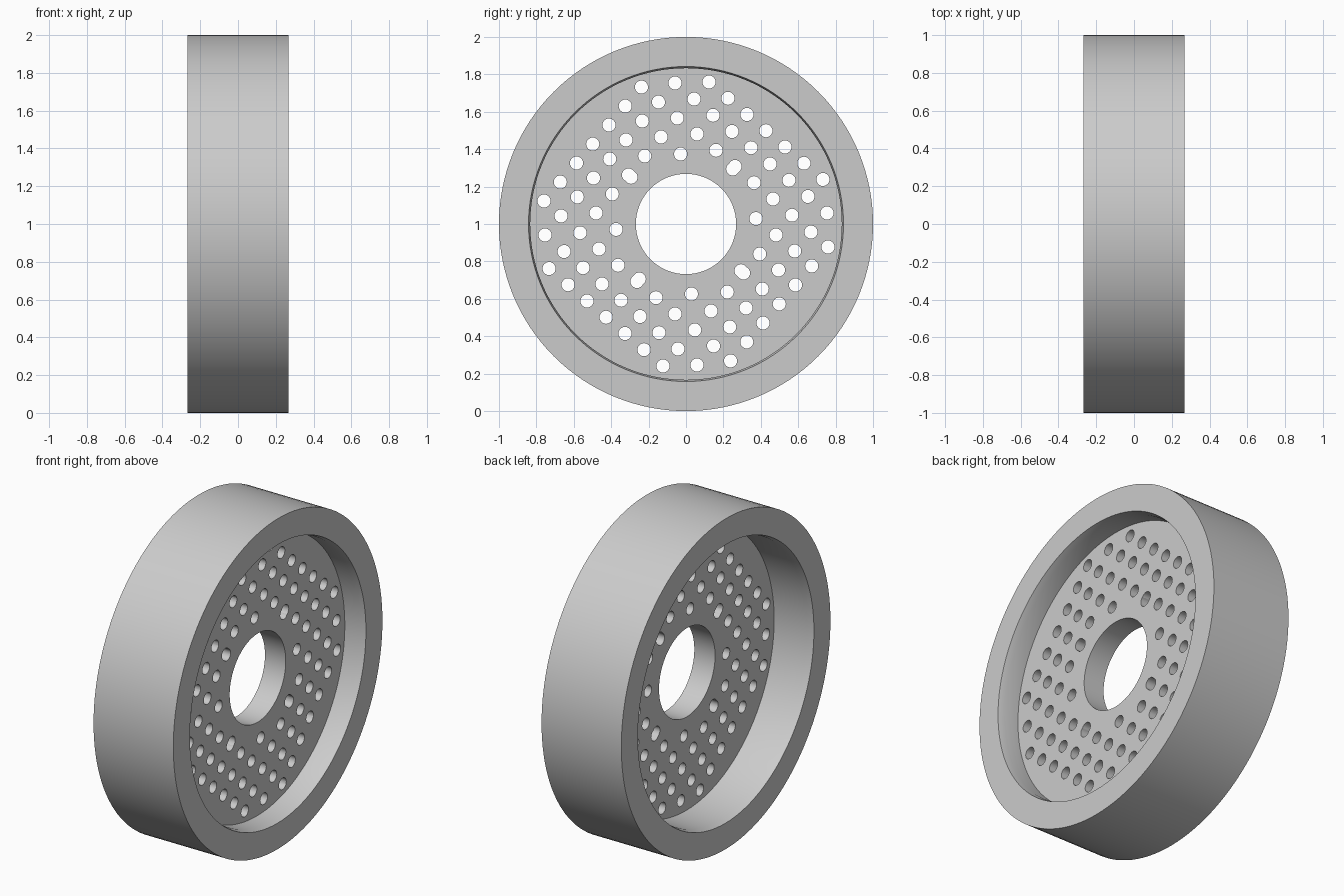
import bpy, bmesh, math
from mathutils import Matrix, Vector

cube = bpy.data.objects.get("Cube")
if cube:
    bpy.data.objects.remove(cube, do_unlink=True)

grey = bpy.data.materials.new("plain grey")
grey.use_nodes = True
COLOUR = (0.6, 0.6, 0.6, 1)
grey.diffuse_color = COLOUR
grey.node_tree.nodes["Principled BSDF"].inputs["Base Color"].default_value = COLOUR

HALF = 0.267     # half the wheel width
SEAM = 0.915     # where the tyre meets the hub
CENTRE = Vector((0, 0, 1))


def finish(name, bm):
    """Turn a bmesh into a named grey object centred on the axle."""
    bmesh.ops.recalc_face_normals(bm, faces=bm.faces)
    mesh = bpy.data.meshes.new(name)
    bm.to_mesh(mesh)
    bm.free()
    mesh.materials.append(grey)
    obj = bpy.data.objects.new(name, mesh)
    obj.location = CENTRE
    bpy.context.collection.objects.link(obj)
    return obj


def lathe(name, profile, steps=128):
    """Spin a closed (x, radius) profile about the x axis."""
    bm = bmesh.new()
    verts = [bm.verts.new((x, 0, r)) for x, r in profile]
    edges = [bm.edges.new((v, verts[i - 1])) for i, v in enumerate(verts)]
    bmesh.ops.spin(bm, geom=verts + edges, cent=(0, 0, 0), axis=(1, 0, 0),
                   angle=math.tau, steps=steps, use_merge=True)
    bmesh.ops.remove_doubles(bm, verts=bm.verts, dist=1e-5)
    return finish(name, bm)


def pins(name, points, radius=0.035):
    """Drill pins along x, repeated in four quarter turns."""
    bm = bmesh.new()
    lay = Matrix.Rotation(math.pi / 2, 4, 'Y')
    for quarter in range(4):
        turn = Matrix.Rotation(quarter * math.pi / 2, 4, 'X')
        for y, z in points:
            bmesh.ops.create_cone(bm, cap_ends=True, segments=24,
                                  radius1=radius, radius2=radius, depth=1,
                                  matrix=turn @ Matrix.Translation((0, y, z)) @ lay)
    obj = finish(name, bm)
    obj.hide_render = True
    return obj


def smooth(obj):
    bpy.ops.object.select_all(action='DESELECT')
    obj.select_set(True)
    bpy.context.view_layer.objects.active = obj
    bpy.ops.object.shade_smooth_by_angle(angle=math.radians(30))


# Outer tyre band
tyre = lathe("tyre", [(-HALF, SEAM), (-HALF, 1), (HALF, 1), (HALF, SEAM)])

# Hub: rim with flared mouths and a recessed web with a central bore
BORE, WALL, MOUTH, FLARE = 0.268, 0.833, 0.842, 0.04
WEB_BACK, WEB_FRONT = -0.007, 0.132
hub = lathe("hub", [
    (-HALF, SEAM), (HALF, SEAM), (HALF, MOUTH), (HALF - FLARE, WALL),
    (WEB_FRONT, WALL), (WEB_FRONT, BORE), (WEB_BACK, BORE), (WEB_BACK, WALL),
    (FLARE - HALF, WALL), (-HALF, MOUTH)])

# Slanting rows of drilled holes: start y, start z, count
STEP = Vector((0.1015, -0.0868))
ROWS = [(0.123, 0.759, 7), (0.043, 0.668, 7), (0.059, 0.481, 6),
        (0.374, 0.029, 1), (-0.059, 0.754, 1)]
holes = [Vector((y, z)) + STEP * k for y, z, n in ROWS for k in range(n)]
cutters = [pins("hole_cutter", holes),
           pins("overlap_hole_cutter", [(0.25, 0.294)])]

bpy.context.view_layer.objects.active = hub
for cutter in cutters:
    mod = hub.modifiers.new("drill", 'BOOLEAN')
    mod.operation = 'DIFFERENCE'
    mod.solver = 'EXACT'
    mod.object = cutter
    bpy.ops.object.modifier_apply(modifier=mod.name)
for cutter in cutters:
    bpy.data.objects.remove(cutter, do_unlink=True)

for part in (tyre, hub):
    smooth(part)
